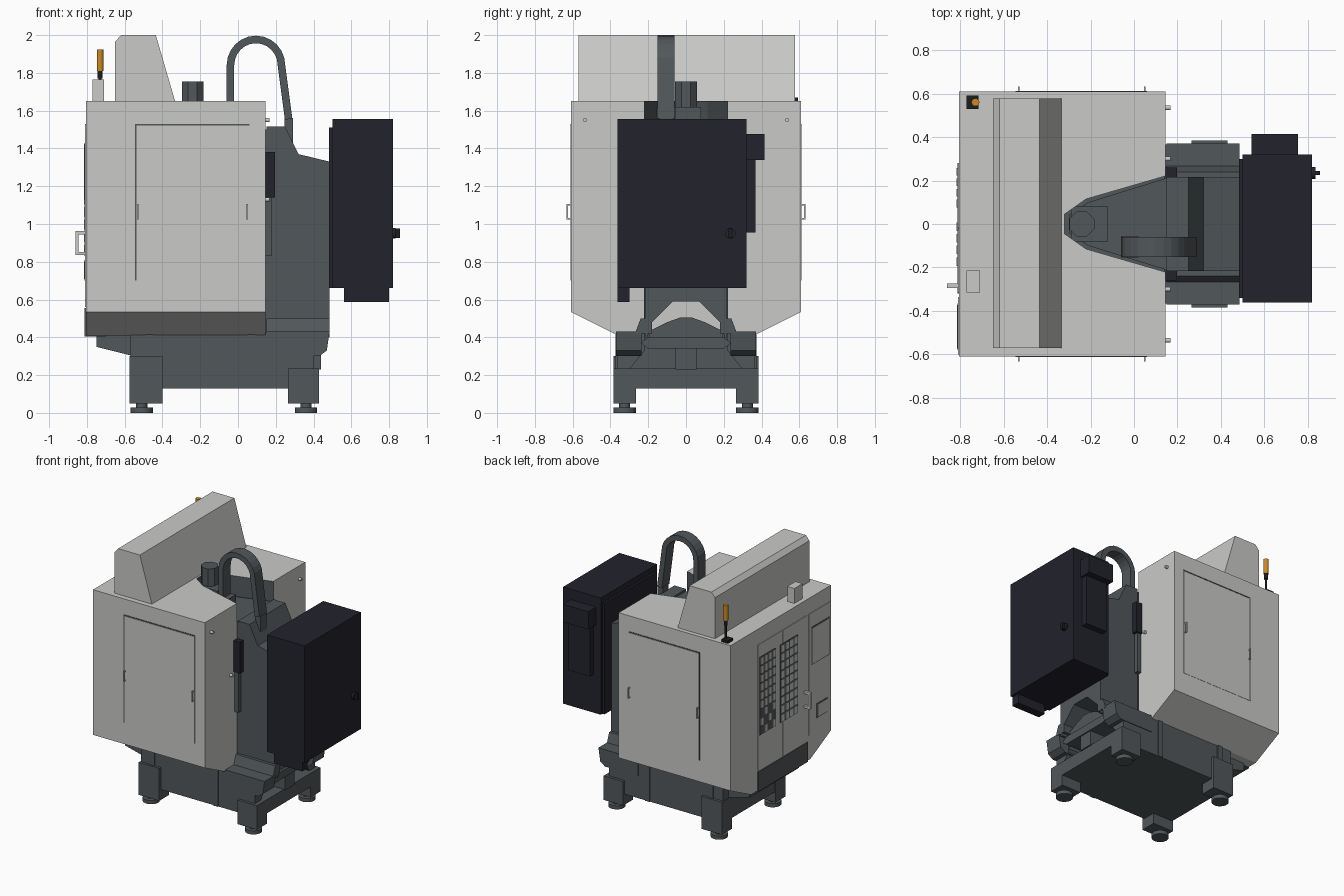
import bpy, bmesh, math
from mathutils import Vector

if "Cube" in bpy.data.objects:
    bpy.data.objects.remove(bpy.data.objects["Cube"])


def material(name, rgb):
    m = bpy.data.materials.new(name)
    m.diffuse_color = (*rgb, 1)
    m.use_nodes = True
    m.node_tree.nodes["Principled BSDF"].inputs["Base Color"].default_value = m.diffuse_color
    return m


LIGHT = material("light grey paint", (0.59, 0.59, 0.575))
GREY = material("dark grey casting", (0.083, 0.096, 0.104))
NAVY = material("navy cabinet", (0.016, 0.016, 0.026))
ORANGE = material("orange lamp", (0.62, 0.25, 0.015))
BLACK = material("black trim", (0.012, 0.012, 0.014))


def prism(name, pts, lo, hi, axis, mat):
    """Extrude a 2D profile from lo to hi along an axis."""
    place = {'x': lambda a, b, t: (t, a, b),
             'y': lambda a, b, t: (a, t, b),
             'z': lambda a, b, t: (a, b, t)}[axis]
    bm = bmesh.new()
    rings = [[bm.verts.new(place(a, b, t)) for a, b in pts] for t in (lo, hi)]
    n = len(pts)
    bm.faces.new(rings[0])
    bm.faces.new(rings[1][::-1])
    for i in range(n):
        j = (i + 1) % n
        bm.faces.new((rings[0][j], rings[0][i], rings[1][i], rings[1][j]))
    bmesh.ops.recalc_face_normals(bm, faces=bm.faces)
    me = bpy.data.meshes.new(name)
    bm.to_mesh(me)
    bm.free()
    ob = bpy.data.objects.new(name, me)
    bpy.context.collection.objects.link(ob)
    me.materials.append(mat)
    return ob


def box(name, x, y, z, mat):
    return prism(name, [(x[0], y[0]), (x[1], y[0]), (x[1], y[1]), (x[0], y[1])], z[0], z[1], 'z', mat)


def rod(name, c, r, lo, hi, axis, mat, n=20):
    """Round bar along an axis; c is its centre in the other two coordinates."""
    pts = [(c[0] + r * math.cos((i + .5) * math.tau / n), c[1] + r * math.sin((i + .5) * math.tau / n))
           for i in range(n)]
    ob = prism(name, pts, lo, hi, axis, mat)
    if n > 8:
        for p in ob.data.polygons:
            p.use_smooth = len(p.vertices) == 4
        ob.data.set_sharp_from_angle(angle=math.radians(35))
    return ob


def cut(ob, cutter):
    m = ob.modifiers.new("cut", 'BOOLEAN')
    m.object = cutter
    m.solver = 'EXACT'
    m.material_mode = 'TRANSFER'
    cutter.hide_render = True
    cutter.hide_viewport = True
    cutter.display_type = 'WIRE'


def mirrored(half):
    """Close a half profile by mirroring its first coordinate."""
    return half + [(-a, b) for a, b in reversed(half)]


# enclosure with tapered underside and a V notch for the column
enclosure = prism("enclosure", mirrored([(0.36, 0.41), (0.61, 0.535), (0.61, 1.65)]), -0.805, 0.145, 'x', LIGHT)
notch = [(0.2, -0.237), (-0.22, -0.115), (-0.32, -0.045), (-0.32, 0.045), (-0.22, 0.115), (0.2, 0.237)]
cut(enclosure, prism("notch_cutter", notch, 0.3, 1.8, 'z', GREY))

# roof hood, junction box and signal lamp
prism("roof_hood", [(-0.65, 1.64), (-0.65, 1.965), (-0.62, 2.0), (-0.435, 2.0), (-0.33, 1.64)],
      -0.57, 0.577, 'y', LIGHT)
box("junction_box", (-0.77, -0.71), (-0.315, -0.215), (1.64, 1.765), LIGHT)
box("lamp_base", (-0.77, -0.715), (0.53, 0.592), (1.64, 1.67), BLACK)
rod("lamp_post", (-0.73, 0.56), 0.008, 1.66, 1.82, 'z', BLACK)
rod("lamp_collar", (-0.73, 0.56), 0.013, 1.77, 1.81, 'z', BLACK)
rod("signal_lamp", (-0.73, 0.56), 0.018, 1.81, 1.925, 'z', ORANGE)

# side access doors with seams and pull handles
for s in (-1, 1):
    def side(a, b):
        return sorted((s * a, s * b))
    box("side_door", (-0.535, 0.06), side(0.608, 0.612), (0.7, 1.52), LIGHT)
    box("door_top_seam", (-0.545, 0.06), side(0.608, 0.6125), (1.522, 1.53), GREY)
    box("door_edge_seam", (-0.545, -0.537), side(0.608, 0.6125), (0.7, 1.53), GREY)
    for x in (-0.53, 0.05):
        box("side_handle", (x - .004, x + .004), side(0.624, 0.632), (1.025, 1.105), LIGHT)
        for z in (1.025, 1.097):
            box("side_handle_leg", (x - .004, x + .004), side(0.6, 0.63), (z, z + .008), LIGHT)
    # rear lifting studs, small rear boxes
    for y, z in ((0.535, 1.55), (0.3, 1.13)):
        rod("rear_stud", (s * y, z), 0.011, 0.14, 0.167, 'x', LIGHT, 12)
    box("rear_terminal_box", (0.145, 0.197), side(0.215, 0.26), (1.14, 1.38), NAVY)
    box("rear_duct", (0.14, 0.178), side(0.2, 0.25), (0.83, 1.14), GREY)

# operator doors with window grids
box("door_apron", (-0.812, -0.7), (-0.32, 0.28), (0.405, 0.555), GREY)
for y0, y1 in ((-0.315, -0.023), (-0.017, 0.28)):
    box("operator_door", (-0.81, -0.8), (y0, y1), (0.56, 1.53), LIGHT)
for y0, y1 in ((-0.2, 0.015), (0.07, 0.265)):
    box("window_backing", (-0.813, -0.8), (y0, y1), (0.83, 1.43), GREY)
    w, h = (y1 - y0) / 4, 0.6 / 9
    for i in range(4):
        for j in range(9):
            if y0 > 0 and j < 3 and (i + j) % 2:
                continue
            a, b = y0 + i * w, 0.83 + j * h
            box("window_pane", (-0.816, -0.81), (a + .007, a + w - .007), (b + .007, b + h - .007), LIGHT)

# door handle and control panel
for z in (0.835, 0.945):
    box("door_handle_leg", (-0.86, -0.8), (-0.295, -0.275), (z, z + 0.018), LIGHT)
box("door_handle_grip", (-0.86, -0.845), (-0.295, -0.275), (0.835, 0.963), LIGHT)
box("control_panel", (-0.81, -0.8), (-0.6, -0.335), (0.6, 1.53), LIGHT)
box("screen_frame", (-0.812, -0.805), (-0.58, -0.365), (1.13, 1.42), GREY)
box("screen", (-0.815, -0.805), (-0.572, -0.373), (1.138, 1.412), LIGHT)
box("keypad_frame", (-0.812, -0.805), (-0.56, -0.43), (0.7, 0.81), GREY)
box("keypad", (-0.815, -0.805), (-0.552, -0.438), (0.708, 0.802), LIGHT)

# machine base
box("base_slab", (-0.57, 0.43), (-0.365, 0.365), (0.13, 0.235), GREY)
box("base_body", (-0.57, 0.22), (-0.365, 0.365), (0.2, 0.425), GREY)
prism("front_tray", [(-0.75, 0.42), (-0.75, 0.35), (-0.57, 0.305), (-0.5, 0.305), (-0.5, 0.42)],
      -0.3, 0.3, 'y', GREY)
box("rear_motor_box", (0.2, 0.44), (-0.055, 0.055), (0.23, 0.34), GREY)
prism("rear_cover", mirrored([(0.19, 0.375), (0.2, 0.43), (0.1, 0.48), (0.03, 0.505)]), 0.15, 0.43, 'x', GREY)
prism("rear_beam", mirrored([(0.2, 0.34), (0.24, 0.37), (0.2, 0.4)]), 0.2, 0.45, 'x', GREY)
for s in (-1, 1):
    prism("rear_rail", [(0.15, 0.3), (0.43, 0.3), (0.47, 0.33), (0.485, 0.43), (0.15, 0.43)],
          *sorted((s * 0.235, s * 0.37)), 'y', GREY)
    prism("rear_brace", [(s * 0.365, 0.23), (s * 0.3, 0.23), (s * 0.22, 0.33), (s * 0.22, 0.43), (s * 0.365, 0.43)],
          0.2, 0.4, 'x', GREY)
    prism("column_flange", [(s * 0.18, 0.42), (s * 0.27, 0.42), (s * 0.24, 0.5), (s * 0.18, 0.5)],
          0.15, 0.485, 'x', GREY)
    for x in (-0.47, 0.07):
        box("base_rib", (x - .02, x + .02), sorted((s * 0.3, s * 0.372)), (0.13, 0.42), GREY)
    # leg blocks and levelling feet
    for x0, x1, top, fx in ((-0.575, -0.4, 0.3, -0.51), (0.265, 0.43, 0.235, 0.36)):
        box("leg_block", (x0, x1), sorted((s * 0.265, s * 0.385)), (0.05, top), GREY)
        rod("foot_neck", (fx, s * 0.325), 0.03, 0.02, 0.06, 'z', GREY)
        rod("foot_pad", (fx, s * 0.325), 0.06, 0.0, 0.028, 'z', GREY)

# column with rear arch, opening onto a light chute
column = prism("column", [(0.15, 0.4), (0.15, 1.515), (0.25, 1.515), (0.32, 1.37), (0.485, 1.33), (0.485, 0.4)],
               -0.217, 0.217, 'y', GREY)
cut(column, prism("arch_cutter", mirrored([(0.205, 0.35), (0.2, 0.46), (0.07, 0.59)]), 0.17, 0.6, 'x', GREY))
box("chute_panel", (0.165, 0.174), (-0.2, 0.2), (0.42, 0.59), LIGHT)

# spindle head inside the notch and its motor
prism("head", [(0.16, -0.215), (-0.21, -0.1), (-0.3, -0.04), (-0.3, 0.04), (-0.21, 0.1), (0.16, 0.215)],
      0.42, 1.5, 'z', GREY)
box("head_block", (-0.29, -0.12), (-0.08, 0.08), (1.48, 1.62), GREY)
rod("head_motor", (-0.24, 0), 0.062, 1.6, 1.755, 'z', GREY, 8)
box("cable_mount", (-0.06, 0.02), (-0.155, -0.055), (1.48, 1.62), GREY)

# cable arch: a band following a path
path = [(-0.04, 1.55), (-0.04, 1.84)]
path += [(0.095 + 0.135 * math.cos(math.radians(a)), 1.84 + 0.137 * math.sin(math.radians(a)))
         for a in range(165, -1, -15)] + [(0.268, 1.555)]
outer, inner = [], []
for i, p in enumerate(path):
    t = Vector(path[min(i + 1, len(path) - 1)]) - Vector(path[max(i - 1, 0)])
    n = Vector((-t.y, t.x)).normalized() * 0.02
    outer.append((p[0] + n.x, p[1] + n.y))
    inner.append((p[0] - n.x, p[1] - n.y))
prism("cable_arch", outer + inner[::-1], -0.152, -0.06, 'y', GREY)
box("cable_bracket", (0.245, 0.29), (-0.14, -0.07), (1.4, 1.56), GREY)

# electrical cabinet
box("cabinet", (0.5, 0.82), (-0.362, 0.32), (0.66, 1.557), NAVY)
box("cabinet_back", (0.483, 0.51), (-0.34, 0.3), (0.66, 1.51), NAVY)
box("cabinet_duct", (0.56, 0.8), (-0.362, -0.3), (0.588, 0.67), NAVY)
box("cooler_top", (0.54, 0.755), (0.31, 0.415), (1.34, 1.477), NAVY)
box("cooler_body", (0.56, 0.74), (0.31, 0.367), (0.955, 1.35), NAVY)
rod("switch_plate", (0.235, 0.95), 0.028, 0.81, 0.835, 'x', NAVY)
box("switch_knob", (0.83, 0.857), (0.225, 0.245), (0.925, 0.975), BLACK)
